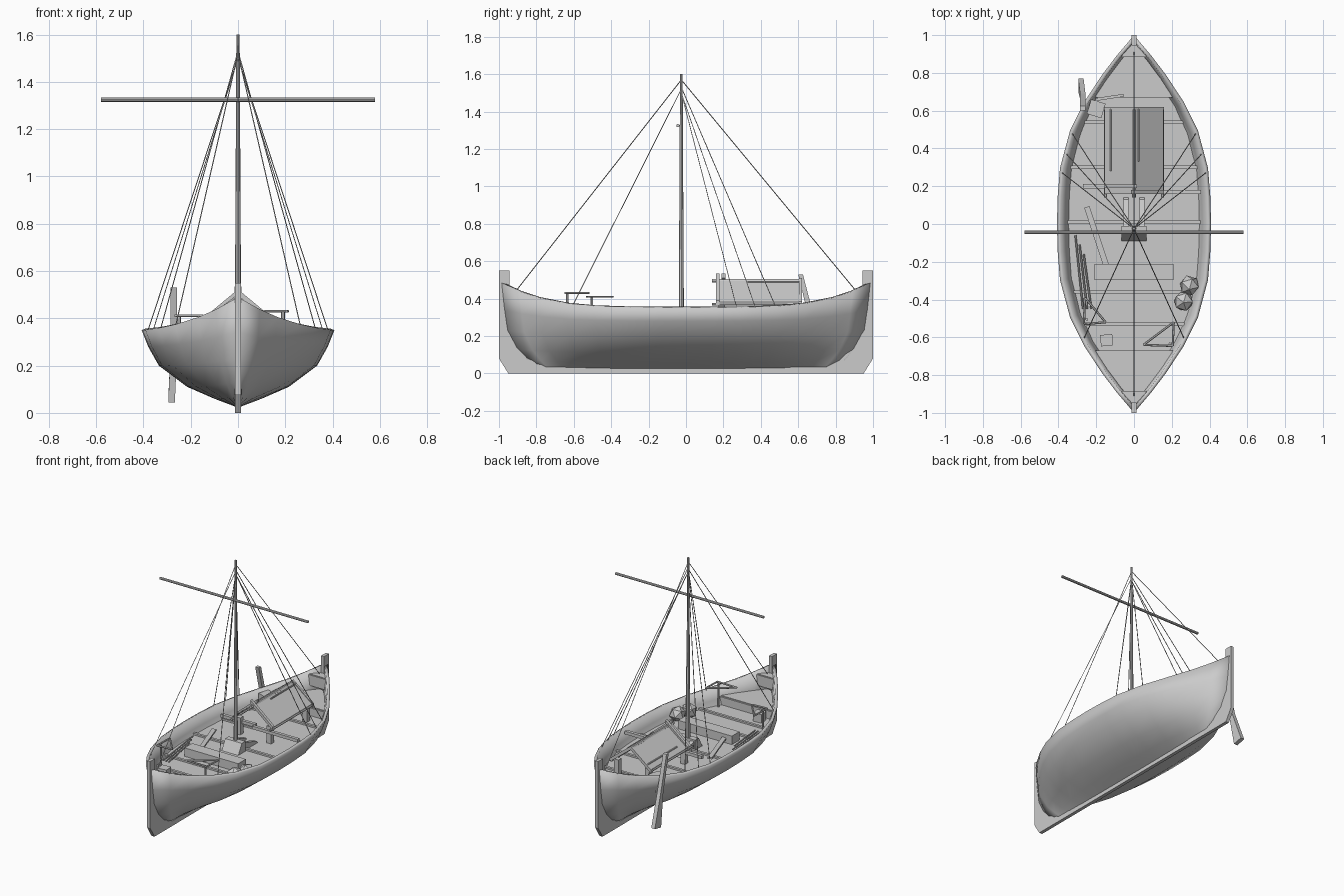
import bpy, bmesh, math
from mathutils import Vector, Matrix

if "Cube" in bpy.data.objects:
    bpy.data.objects.remove(bpy.data.objects["Cube"])

# ---------- helpers ----------
def mesh_obj(name, verts, faces, smooth=False):
    me = bpy.data.meshes.new(name)
    bm = bmesh.new()
    vs = [bm.verts.new(v) for v in verts]
    for f in faces:
        bm.faces.new([vs[i] for i in f])
    bmesh.ops.remove_doubles(bm, verts=bm.verts, dist=1e-5)
    if not smooth:
        bmesh.ops.recalc_face_normals(bm, faces=bm.faces)
    bm.to_mesh(me)
    bm.free()
    for p in me.polygons:
        p.use_smooth = smooth
    ob = bpy.data.objects.new(name, me)
    bpy.context.collection.objects.link(ob)
    return ob

def prism(name, outline, offset):
    # closed outline of 3D points pushed along an offset vector
    n, o = len(outline), Vector(offset)
    a = [Vector(p) for p in outline]
    faces = [tuple(range(n)), tuple(range(2 * n - 1, n - 1, -1))]
    faces += [(i, (i + 1) % n, n + (i + 1) % n, n + i) for i in range(n)]
    return mesh_obj(name, a + [p + o for p in a], faces)

def box(name, c, s, rot=0):
    x, y, z = (d / 2 for d in s)
    pts = [Matrix.Rotation(rot, 3, 'Z') @ Vector(p) + Vector(c)
           for p in ((-x, -y, -z), (x, -y, -z), (x, y, -z), (-x, y, -z))]
    return prism(name, pts, (0, 0, 2 * z))

def rod(name, a, b, r1, r2=None, n=6):
    a, b = Vector(a), Vector(b)
    q = (b - a).to_track_quat('Z', 'Y')
    r2 = r1 if r2 is None else r2
    ring = [Vector((math.cos(2 * math.pi * i / n), math.sin(2 * math.pi * i / n), 0)) for i in range(n)]
    verts = [a + q @ (p * r1) for p in ring] + [b + q @ (p * r2) for p in ring]
    faces = [tuple(range(n)), tuple(range(n, 2 * n))]
    faces += [(i, (i + 1) % n, n + (i + 1) % n, n + i) for i in range(n)]
    return mesh_obj(name, verts, faces)

def lerp_table(xs, ys, x):
    for i in range(len(xs) - 1):
        if x <= xs[i + 1]:
            k = (x - xs[i]) / (xs[i + 1] - xs[i])
            return ys[i] + k * (ys[i + 1] - ys[i])
    return ys[-1]

# ---------- hull shape: levels run keel to gunwale ----------
MID_X = [0, .10, .215, .335, .38, .408]
MID_Z = [.022, .06, .11, .20, .28, .35]
END_Y = [.82, .86, .91, .96, .975, .99]
END_Z = [.03, .07, .13, .23, .34, .485]
T = [0, .15, .3, .5, .65, .8, .9, 1]
F = [1, .99, .96, .83, .65, .41, .225, .02]

def hull_pt(k, t):
    a = abs(t)
    return Vector((MID_X[k] * lerp_table(T, F, a), t * END_Y[k],
                   MID_Z[k] + (END_Z[k] - MID_Z[k]) * a ** 4))

def half_width(y, z):
    pts = [hull_pt(k, max(-1, min(1, y / END_Y[k]))) for k in range(6)]
    return lerp_table([p.z for p in pts], [p.x for p in pts], max(z, pts[0].z))

stations = [-t for t in T[:0:-1]] + T
verts = []
for t in stations:
    half = [hull_pt(k, t) for k in range(6)]
    verts += [Vector((-p.x, p.y, p.z)) for p in half[:0:-1]] + half
W = 11
faces = [(i * W + j, (i + 1) * W + j, (i + 1) * W + j + 1, i * W + j + 1)
         for i in range(len(stations) - 1) for j in range(W - 1)]
hull = mesh_obj("hull", verts, faces, True)
mod = hull.modifiers.new("planking", 'SOLIDIFY')
mod.thickness, mod.offset = .02, -1
bpy.context.view_layer.objects.active = hull
hull.select_set(True)
bpy.ops.object.shade_smooth_by_angle(angle=math.radians(40))

# keel with both stem posts, one thin profile
half = [(.95, 0), (1, .08), (1, .55), (.945, .55), (.945, .25), (.82, .07), (.75, .035)]
prof = half + [(-y, z) for y, z in reversed(half)]
prism("keel_and_stems", [(-.012, y, z) for y, z in prof], (.024, 0, 0))

# ---------- decks ----------
def deck(name, y0, y1, z, n=10, th=.012):
    ys = [y0 + (y1 - y0) * i / n for i in range(n + 1)]
    w = [max(half_width(y, z - th) - .012, .002) for y in ys]
    pts = [(a, y, z) for a, y in zip(w, ys)] + [(-a, y, z) for a, y in reversed(list(zip(w, ys)))]
    return prism(name, pts, (0, 0, -th))

def bulkhead(name, y, z0, z1):
    a, b = half_width(y, z0) - .012, half_width(y, z1) - .012
    return prism(name, [(-a, y, z0), (a, y, z0), (b, y, z1), (-b, y, z1)], (0, -math.copysign(.01, y), 0))

DZ = .26
deck("main_deck", -.7, .7, DZ)
for s, n in ((-1, "bow"), (1, "stern")):
    deck(n + "_deck", s * .68, s * .93, .32)
    bulkhead(n + "_bulkhead", s * .68, DZ - .01, .315)
    deck(n + "_breasthook", s * .89, s * .965, .43, n=4)
    bulkhead(n + "_breasthook_front", s * .895, .35, .425)
for y in (-.53, -.36, .01, .3, .54):
    w = half_width(y, DZ - .005) - .014
    box("deck_beam", (0, y, DZ + .003), (2 * w, .018, .018))

# ---------- mast, yard, rigging ----------
rod("mast", (0, -.025, DZ), (0, -.025, 1.6), .014, .007, 8)
rod("yard", (-.58, -.043, 1.325), (.58, -.043, 1.325), .009, n=8)
for s in (-1, 1):
    rod("main_stay", (0, -.025, 1.57), (0, s * .91, .44), .0025, n=4)
    for y, top in ((-.61, 1.52), (.27, 1.5), (.37, 1.5), (.48, 1.53)):
        rod("shroud", (0, -.025, top), (s * (half_width(y, .37) - .015), y, .355), .0025, n=4)
    # mast step cheeks
    prism("mast_step_cheek", [(s * .03, -.05, DZ), (s * .03, .14, DZ),
                              (s * .03, .13, .275), (s * .03, -.05, .33)], (s * .025, 0, 0))
prism("mast_step_block", [(-.065, -.09, DZ), (-.065, -.01, DZ), (-.065, -.01, .33), (-.065, -.05, .33)], (.13, 0, 0))

# ---------- shelter ----------
for s, foot, fy in ((-1, -.27, .2), (1, .355, .17)):
    prism("shelter_roof", [(0, .16, .495), (0, .62, .495), (s * .155, .62, .375), (s * .155, .16, .375)], (0, 0, .008))
    rod("eave_rail", (s * .15, .14, .37), (s * .15, .62, .37), .008)
    for y in (.19, .59):
        box("shelter_post", (s * .12, y, (DZ + .38) / 2), (.035, .035, .38 - DZ))
    box("thwart", (foot / 2, fy, .345), (abs(foot), .022, .022))
    # gable boards, crossed at the ridge in front
    prism("front_gable", [(-s * .015, fy - .01, .535), (-s * .015, fy + .01, .535),
                          (s * .16, fy + .01, .39), (s * .16, fy - .01, .39)], (0, 0, -.025))
    prism("back_gable", [(0, .605, .51), (0, .62, .51), (s * .16, .62, .385), (s * .16, .605, .385)], (0, 0, -.025))
rod("ridge_pole", (0, .14, .495), (0, .62, .495), .011)
rod("roof_stick", (-.125, .28, .41), (-.125, .61, .41), .005)
rod("roof_stick", (.025, .33, .49), (.025, .61, .49), .005)

# ---------- steering oar ----------
prism("steering_oar", [(-.285, .60, .53), (-.285, .625, .53), (-.285, .69, .28), (-.295, .77, .06),
                       (-.295, .70, .045), (-.285, .66, .28)], (.028, 0, 0))

# ---------- cargo and fittings ----------
box("chest", (0, -.255, DZ + .03), (.42, .085, .06))
for x, y, r in ((.293, -.325, .4), (.262, -.41, .1)):
    me = bpy.data.meshes.new("sack")
    bm = bmesh.new()
    bmesh.ops.create_icosphere(bm, subdivisions=1, radius=.055,
                               matrix=Matrix.Translation((x, y, DZ + .04)) @ Matrix.Rotation(r, 4, 'X'))
    bm.to_mesh(me)
    bm.free()
    bpy.context.collection.objects.link(bpy.data.objects.new("sack", me))
box("bow_box", (-.145, -.615, DZ + .03), (.065, .06, .06), .1)
box("stern_box", (-.2, .61, DZ + .05), (.08, .08, .1), -.3)
box("stern_board", (-.13, .67, .34), (.15, .015, .025), .15)
box("cross_plank", (-.19, -.09, DZ + .03), (.03, .38, .012), .32)
for i in range(3):
    x = -.31 + .022 * i
    rod("stowed_oar", (x, -.06 - .05 * i, DZ + .025), (x + .04, -.45, DZ + .015), .005)
# small open triangular stands
for tri, post, z in (([(.05, -.64), (.21, -.52), (.205, -.645)], (.19, -.635), .43),
                     ([(-.26, -.39), (-.265, -.53), (-.15, -.52)], (-.25, -.505), .41)):
    for i in range(3):
        rod("stand_rail", (*tri[i], z), (*tri[(i + 1) % 3], z), .006)
    rod("stand_post", (*post, DZ), (*post, z), .008)
